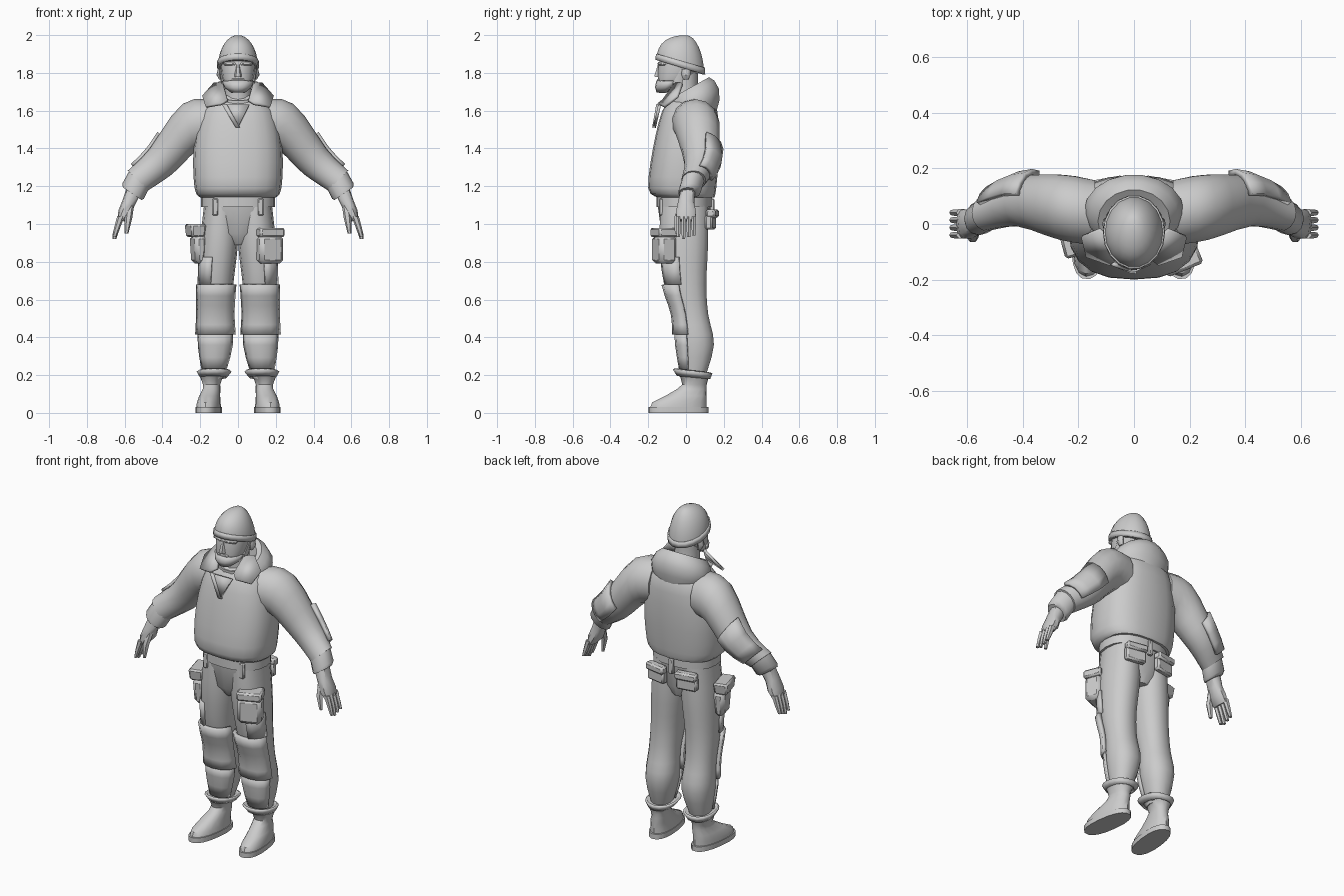
import bpy, bmesh, math
from mathutils import Vector, Matrix

if "Cube" in bpy.data.objects:
    bpy.data.objects.remove(bpy.data.objects["Cube"])

grey = bpy.data.materials.new("plain grey")
grey.use_nodes = True
grey.diffuse_color = (.6, .6, .6, 1)
grey.node_tree.nodes["Principled BSDF"].inputs["Base Color"].default_value = grey.diffuse_color


def finish(name, bm, mirror=False, thick=0):
    """Turn a bmesh into a shaded object with optional thickness and mirroring."""
    bmesh.ops.remove_doubles(bm, verts=bm.verts, dist=.0001)
    bmesh.ops.recalc_face_normals(bm, faces=bm.faces)
    mesh = bpy.data.meshes.new(name)
    bm.to_mesh(mesh)
    bm.free()
    mesh.materials.append(grey)
    obj = bpy.data.objects.new(name, mesh)
    bpy.context.collection.objects.link(obj)
    if thick:
        solid = obj.modifiers.new("thickness", "SOLIDIFY")
        solid.thickness = thick
        solid.offset = 0
    if mirror:
        obj.modifiers.new("other_side", "MIRROR").use_mirror_merge = False
    bpy.ops.object.select_all(action="DESELECT")
    obj.select_set(True)
    bpy.context.view_layer.objects.active = obj
    bpy.ops.object.shade_smooth_by_angle(angle=math.radians(40))


def smooth(rings, steps=3):
    """Fill in rings along a flowing curve through the given ones."""
    filled = []
    last = len(rings) - 1
    for i in range(last):
        before, start, end, after = (rings[min(max(k, 0), last)] for k in range(i - 1, i + 3))
        for t in (step / steps for step in range(steps)):
            filled.append([
                q + t / 2 * (r - p + t * (2 * p - 5 * q + 4 * r - s + t * (3 * (q - r) + s - p)))
                for p, q, r, s in zip(before, start, end, after)])
    return filled + [rings[-1]]


def loft(name, rings, sides=16, box=1, axis="X", arc=None, turn=0, grow=0, **options):
    """Skin rings of (x, y, z, half width, half depth, tilt); arc keeps a part of each ring."""
    bm = bmesh.new()
    loops = []
    first, final = arc or (0, 360)
    for x, y, z, rx, ry, *tilt in rings:
        spin = Matrix.Rotation(math.radians(turn), 3, "Z")
        spin = spin @ Matrix.Rotation(math.radians(sum(tilt)), 3, axis)
        loop = []
        for i in range(sides + bool(arc)):
            angle = math.radians(first + (final - first) * i / sides)
            c, s = math.cos(angle), math.sin(angle)
            point = Vector((math.copysign(abs(c) ** box, c) * (rx + grow),
                            math.copysign(abs(s) ** box, s) * (ry + grow), 0))
            loop.append(bm.verts.new(Vector((x, y, z)) + spin @ point))
        loops.append(loop)
    for low, high in zip(loops, loops[1:]):
        for i in range(sides):
            j = (i + 1) % len(low)
            bm.faces.new((low[i], low[j], high[j], high[i]))
    if not arc:
        bm.faces.new(loops[0])
        bm.faces.new(loops[-1])
    finish(name, bm, **options)


def plate(name, points, **options):
    """A flat panel through a few corner points."""
    bm = bmesh.new()
    bm.faces.new([bm.verts.new(point) for point in points])
    finish(name, bm, thick=.015, **options)


def block(name, centre, size, turn=0, bevel=.01, taper=1, **options):
    """A bevelled box, narrowed at its lower end by taper."""
    bm = bmesh.new()
    bmesh.ops.create_cube(bm, size=1)
    for v in bm.verts:
        if v.co.z < 0:
            v.co.x *= taper
            v.co.y *= taper
        v.co = Vector(a * b for a, b in zip(v.co, size))
    bmesh.ops.bevel(bm, geom=bm.edges[:], offset=bevel, segments=1, affect="EDGES")
    bm.transform(Matrix.Translation(centre) @ Matrix.Rotation(math.radians(turn), 4, "Z"))
    finish(name, bm, **options)


# Jacket body and waistband
loft("jacket_body", smooth([
    (0, 0, 1.14, .2, .15), (0, -.02, 1.19, .23, .18), (0, 0, 1.4, .235, .175),
    (0, .02, 1.6, .19, .145), (0, .02, 1.68, .1, .08)]), 20, .8)
loft("waistband", [(0, -.01, z, .195, .147) for z in (1.09, 1.15)], 20, .85)

# Sleeves, cuffs and elbow pads
sleeve = smooth([(.14, .04, 1.53, .13, .12, -90), (.26, .06, 1.51, .13, .12, -75),
                 (.41, .08, 1.33, .09, .09, -50), (.53, .04, 1.23, .075, .065, -44)])
loft("sleeve", sleeve, 14, axis="Y", mirror=True)
loft("cuff", [(.52, .04, 1.24, .07, .06, -42), (.555, .02, 1.175, .07, .06, -36),
              (.56, .01, 1.16, .06, .05, -34)], 12, axis="Y", mirror=True)
loft("elbow_pad", sleeve[5:9], 4, axis="Y", arc=(15, 110), grow=.01, thick=.02, mirror=True)

# Hands with fingers and thumb
loft("palm", [(.555, .01, 1.17, .04, .04, -25), (.58, 0, 1.11, .035, .045, -20),
              (.6, 0, 1.06, .035, .055, -20), (.62, 0, 1.02, .02, .05, -20)],
     10, .8, "Y", mirror=True)
for i, finger in enumerate(("index", "middle", "ring", "little")):
    y = -.04 + .027 * i
    tip = .92 + .01 * abs(i - 1)
    loft(finger + "_finger", [(.62, y, 1.04, .02, .014), (.64, y, .98, .016, .013),
                              (.655, y, tip, .01, .01)], 6, mirror=True)
loft("thumb", [(.57, -.02, 1.1, .02, .02), (.58, -.05, 1.03, .02, .017),
               (.59, -.05, .95, .01, .01)], 6, mirror=True)

# Trousers with knee, shin and thigh panels
leg = smooth([(.13, .04, .18, .05, .06), (.12, .05, .36, .09, .1), (.12, .03, .52, .085, .09),
              (.115, 0, .68, .09, .11), (.1, -.01, .9, .1, .13), (.09, -.01, 1.1, .09, .13)])
loft("trouser_leg", leg, 14, .9, mirror=True)
loft("hips", [(0, 0, .89, .04, .09), (0, -.01, .95, .15, .12), (0, -.01, 1.1, .18, .14)], 16, .8)
loft("knee_panel", leg[4:10], 6, .8, arc=(195, 345), grow=.01, thick=.02, mirror=True)
loft("shin_panel", leg[1:5], 6, .8, arc=(200, 340), grow=.002, thick=.012, mirror=True)
loft("thigh_panel", leg[9:12], 3, .85, arc=(285, 350), grow=.003, thick=.014, mirror=True)

# Pockets with flaps, and belt loops
block("left_thigh_pocket", (.165, -.115, .865), (.135, .1, .15), 22, bevel=.02)
block("left_pocket_flap", (.165, -.115, .955), (.14, .11, .05), 22)
block("right_thigh_pocket", (-.21, -.045, .865), (.07, .14, .15), 15, bevel=.02, taper=.8)
block("right_pocket_flap", (-.225, -.045, .965), (.085, .15, .07), 15, taper=.85)
block("back_pocket", (.1, .13, 1.01), (.125, .04, .08), -10, mirror=True)
block("back_pocket_flap", (.1, .14, 1.055), (.13, .05, .045), -10, mirror=True)
block("back_belt_loop", (0, .138, 1.09), (.03, .025, .09), bevel=.005)
block("front_belt_loop", (.12, -.13, 1.09), (.03, .025, .09), bevel=.005, mirror=True)

# Boots
loft("boot_sole", [(.155, -.04, z, .065, .16) for z in (0, .03)], 18, .85, turn=7, mirror=True)
loft("boot_upper", [
    (.155, -.04, .03, .062, .15), (.155, -.035, .055, .06, .145), (.15, 0, .09, .054, .11),
    (.14, .03, .125, .046, .08), (.14, .045, .15, .046, .065), (.14, .045, .19, .06, .075),
    (.127, .035, .215, .086, .097, -5)], 16, .9, turn=7, mirror=True)
loft("boot_collar", [(.13, .04, .19, .066, .083, -6), (.126, .035, .222, .088, .1, -6)],
     16, .9, arc=(0, 360), thick=.012, mirror=True)

# Hood, collar and zip opening
loft("hood", [
    (0, .085, 1.555, .12, .08, 22), (0, .065, 1.6, .165, .125, 25), (0, .045, 1.645, .18, .15, 28),
    (0, .025, 1.69, .16, .145, 29), (0, .01, 1.715, .13, .13, 29),
    (0, 0, 1.705, .105, .11, 29), (0, 0, 1.65, .08, .09, 20)], 18)
plate("collar_flap", [(.08, -.055, 1.745), (.125, -.02, 1.745), (.187, -.045, 1.675),
                      (.17, -.115, 1.62), (.085, -.145, 1.635), (.055, -.12, 1.655)], mirror=True)
plate("zip_opening", [(-.075, -.14, 1.63), (.06, -.14, 1.63), (0, -.167, 1.51)])
plate("zip_lapel", [(-.085, -.14, 1.635), (-.06, -.15, 1.635), (.01, -.172, 1.51), (-.01, -.17, 1.51)])

# Neck and face
loft("neck", [(0, 0, 1.6, .085, .085), (0, -.01, 1.69, .07, .07), (0, -.015, 1.8, .07, .08)], 12)
loft("face", smooth([(0, -.105, 1.7, .035, .04), (0, -.07, 1.75, .076, .08),
                     (0, -.04, 1.82, .09, .11), (0, -.03, 1.88, .09, .11)]), 14, .9)
loft("beard", [(0, -.108, 1.698, .032, .042), (0, -.088, 1.725, .066, .07),
               (0, -.066, 1.758, .08, .085)], 10, .9, arc=(175, 365), thick=.012)
loft("sideburn", [(.08, -.045, 1.745, .01, .03), (.09, -.015, 1.82, .01, .014)], 6, mirror=True)
loft("nose", [(0, -.148, 1.778, .02, .02), (0, -.146, 1.79, .02, .023), (0, -.138, 1.845, .01, .012)], 6)
loft("ear", [(.09, 0, 1.765, .01, .014), (.1, 0, 1.79, .014, .024), (.095, 0, 1.82, .012, .022)],
     8, mirror=True)
block("moustache", (0, -.138, 1.762), (.07, .03, .018), bevel=.006)
block("lip", (0, -.142, 1.744), (.036, .018, .01), bevel=.004)
block("brow", (.042, -.126, 1.848), (.068, .03, .018), 20, bevel=.006, mirror=True)

# Knitted cap: a tilted dome with a rim
dome = []
for step in range(8):
    rise, spread = math.sin(step / 5), math.cos(step / 5)
    dome.append((0, -.03 * spread, 1.83 + .17 * rise, .106 * spread, .134 * spread, -17 * spread))
loft("knitted_cap", dome, 18)
loft("cap_rim", dome[:2], 18, arc=(0, 360), thick=.012)
